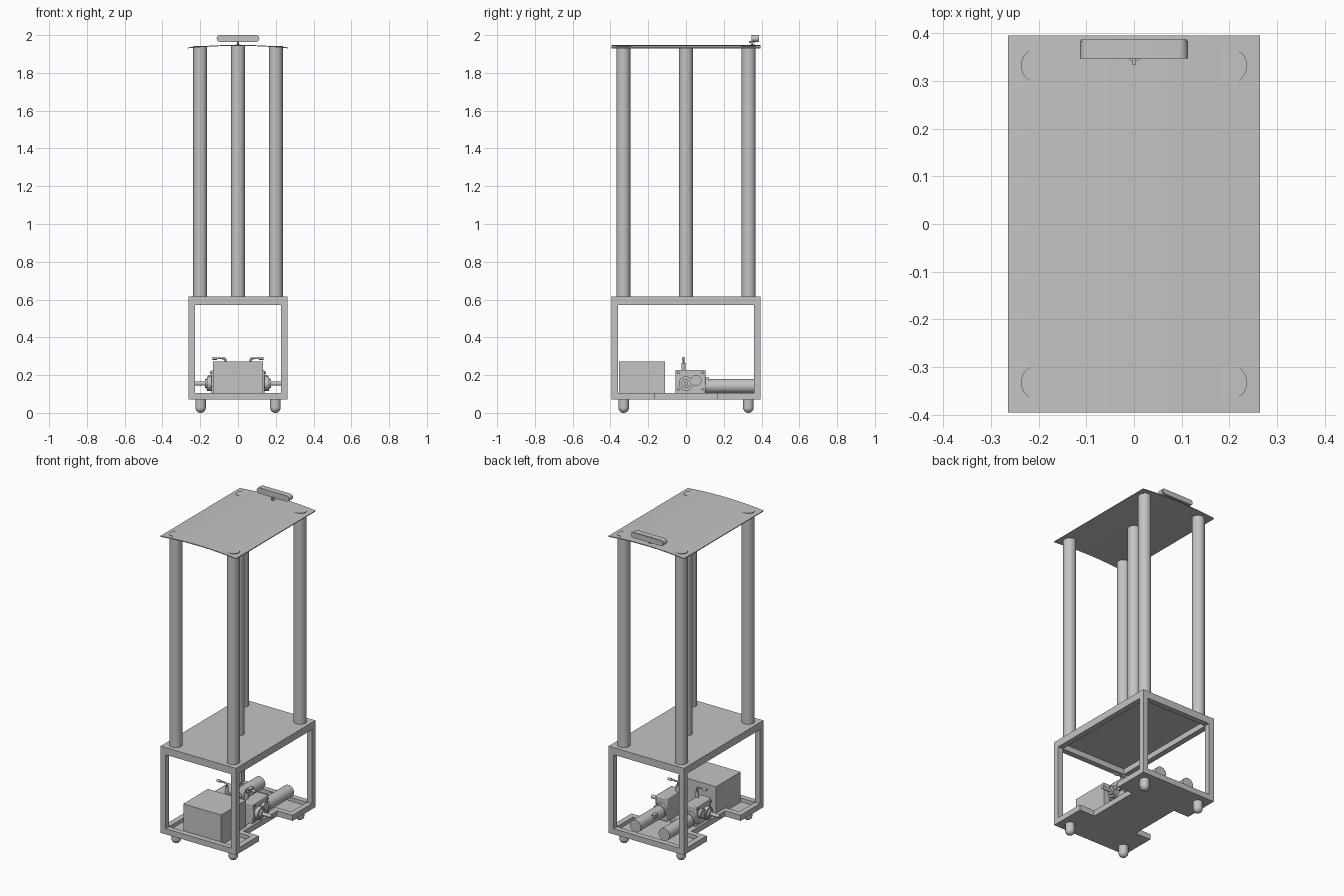
import bpy, bmesh, math
from mathutils import Matrix, Vector

cube = bpy.data.objects.get("Cube")
if cube:
    bpy.data.objects.remove(cube, do_unlink=True)

GREY = (0.55, 0.55, 0.55, 1)
mat = bpy.data.materials.new("light_grey")
mat.use_nodes = True
mat.diffuse_color = GREY
mat.node_tree.nodes["Principled BSDF"].inputs["Base Color"].default_value = GREY

W, D = 0.262, 0.395      # half width and half depth of the cart
BAR = 0.035              # frame bar thickness
NOTCH_X, NOTCH_Y = 0.155, 0.168
SIDES = (("left", 1), ("right", -1))
AXES = {"X": Matrix.Rotation(math.pi / 2, 4, "Y"),
        "Y": Matrix.Rotation(math.pi / 2, 4, "X"), "Z": Matrix()}


def finish(name, bm):
    me = bpy.data.meshes.new(name)
    bmesh.ops.recalc_face_normals(bm, faces=bm.faces)
    bm.to_mesh(me)
    bm.free()
    me.materials.append(mat)
    for p in me.polygons:
        p.use_smooth = True
    me.set_sharp_from_angle(angle=math.radians(35))
    ob = bpy.data.objects.new(name, me)
    bpy.context.scene.collection.objects.link(ob)
    return ob


def box(name, x, y, z):
    """Box from (min, max) ranges."""
    bm = bmesh.new()
    bmesh.ops.create_cube(bm, size=1)
    for v in bm.verts:
        v.co = Vector((r[0] + r[1]) / 2 + c * (r[1] - r[0]) for r, c in zip((x, y, z), v.co))
    return finish(name, bm)


def cyl(name, centre, r, length, axis="Z", seg=32):
    bm = bmesh.new()
    bmesh.ops.create_cone(bm, cap_ends=True, segments=seg, radius1=r, radius2=r,
                          depth=length, matrix=Matrix.Translation(centre) @ AXES[axis])
    return finish(name, bm)


def prism(name, outline, depth):
    """Extrude a closed outline of 3D points along a vector."""
    bm = bmesh.new()
    face = bm.faces.new([bm.verts.new(p) for p in outline])
    ext = bmesh.ops.extrude_face_region(bm, geom=[face])
    bmesh.ops.translate(bm, vec=depth, verts=[g for g in ext["geom"] if isinstance(g, bmesh.types.BMVert)])
    return finish(name, bm)


def span(a, b):
    return (min(a, b), max(a, b))


# base plate with a wheel notch on each side
half = [(W, -D), (W, -NOTCH_Y), (NOTCH_X, -NOTCH_Y), (NOTCH_X, NOTCH_Y), (W, NOTCH_Y), (W, D)]
outline = half + [(-x, -y) for x, y in half]
prism("base_plate", [(x, y, 0.07) for x, y in outline], (0, 0, 0.012))

# lower rails, following the notches
LOW = (0.075, 0.105)
for end, t in (("front", -1), ("back", 1)):
    box(end + "_lower_rail", (-W, W), span(t * (D - BAR), t * D), LOW)
    box(end + "_upper_rail", (-W, W), span(t * (D - BAR), t * D), (0.57, 0.606))
    for side, s in SIDES:
        tag = end + "_" + side
        box(tag + "_lower_rail", span(s * (W - BAR), s * W), span(t * NOTCH_Y, t * (D - BAR)), LOW)
        box(tag + "_notch_rail", span(s * (NOTCH_X - BAR), s * (W - BAR)),
            span(t * NOTCH_Y, t * (NOTCH_Y + BAR)), LOW)
        box(tag + "_post", span(s * (W - BAR), s * W), span(t * (D - BAR), t * D), (0.1, 0.575))
        # rounded foot
        bm = bmesh.new()
        where = Matrix.Translation((s * 0.198, t * 0.33, 0))
        bmesh.ops.create_uvsphere(bm, u_segments=24, v_segments=12, radius=0.028,
                                  matrix=where @ Matrix.Translation((0, 0, 0.028)))
        bmesh.ops.create_cone(bm, cap_ends=True, segments=24, radius1=0.028, radius2=0.028,
                              depth=0.044, matrix=where @ Matrix.Translation((0, 0, 0.05)))
        finish(tag + "_foot", bm)
        cyl(tag + "_column", (s * 0.2, t * 0.332, 1.278), 0.037, 1.328)
for side, s in SIDES:
    box(side + "_inner_rail", span(s * (NOTCH_X - BAR), s * NOTCH_X), (-NOTCH_Y, NOTCH_Y), LOW)
    box(side + "_upper_rail", span(s * (W - BAR), s * W), (BAR - D, D - BAR), (0.57, 0.606))

# middle shelf and centre column
box("middle_shelf", (-W, W), (-D, D), (0.605, 0.615))
cyl("centre_column", (0, 0, 1.278), 0.037, 1.328)

# slightly arched top plate
arch = [(-0.264 + 0.022 * i) for i in range(25)]
rise = [(x, 1.948 - 0.013 * (x / 0.264) ** 2) for x in arch]
prism("top_plate", [(x, -D, z) for x, z in rise] + [(x, -D, z - 0.005) for x, z in reversed(rise)],
      (0, 2 * D, 0))

# rounded sensor bar on its stand
def stadium(hx, r, y):
    pts = []
    for s, start in ((1, -math.pi / 2), (-1, math.pi / 2)):
        for i in range(13):
            a = start + math.pi * i / 12
            pts.append((s * (hx - r) + r * math.cos(a), y, 1.982 + r * math.sin(a)))
    return pts


prism("sensor_bar", stadium(0.113, 0.018, 0.347), (0, 0.037, 0))
prism("sensor_back", stadium(0.111, 0.016, 0.383), (0, 0.004, 0))
cyl("sensor_stem", (0, 0.352, 1.956), 0.004, 0.026, seg=16)
box("sensor_clip", (-0.004, 0.004), (0.334, 0.362), (1.958, 1.968))
cyl("sensor_stand", (0, 0.352, 1.949), 0.012, 0.005, seg=24)

# battery box
box("battery_box", (-0.132, 0.132), (-0.355, -0.11), (0.08, 0.272))

# mirrored drive units
for side, s in SIDES:
    cyl(side + "_motor", (s * 0.1, 0.23, 0.142), 0.038, 0.26, "Y")
    cyl(side + "_motor_collar", (s * 0.1, 0.112, 0.145), 0.043, 0.02, "Y")
    box(side + "_terminal_box", span(s * 0.055, s * 0.075), (0.2, 0.235), (0.15, 0.172))
    gear = box(side + "_gearbox", span(s * 0.06, s * 0.14), (-0.055, 0.103), (0.08, 0.228))
    bev = gear.modifiers.new("bevel", "BEVEL")
    bev.width, bev.segments = 0.006, 2
    # output flange, hub, bolts and shaft
    cyl(side + "_flange", (s * 0.148, 0, 0.155), 0.038, 0.03, "X")
    cyl(side + "_hub", (s * 0.16, 0, 0.155), 0.024, 0.03, "X")
    cyl(side + "_worm_cap", (s * 0.144, 0.054, 0.172), 0.028, 0.024, "X")
    cyl(side + "_shaft", (s * 0.195, 0, 0.155), 0.011, 0.08, "X")
    for i in range(6):
        a = math.pi * i / 3
        cyl(side + "_flange_bolt", (s * 0.164, 0.031 * math.cos(a), 0.155 + 0.031 * math.sin(a)),
            0.004, 0.005, "X", 8)
    for y in (-0.04, 0.088):
        for z in (0.125, 0.212):
            cyl(side + "_case_bolt", (s * 0.142, y, z), 0.007, 0.012, "X", 12)
    # release lever
    cyl(side + "_lever_boss", (s * 0.068, -0.014, 0.245), 0.011, 0.04, seg=20)
    curve = bpy.data.curves.new(side + "_lever", "CURVE")
    curve.dimensions = "3D"
    curve.bevel_depth = 0.005
    curve.use_fill_caps = True
    line = curve.splines.new("POLY")
    path = [(0.066, 0.25), (0.066, 0.282), (0.07, 0.288), (0.125, 0.29)]
    line.points.add(len(path) - 1)
    for p, (x, z) in zip(line.points, path):
        p.co = (s * x, -0.014, z, 1)
    curve.materials.append(mat)
    bpy.context.scene.collection.objects.link(bpy.data.objects.new(side + "_lever", curve))
    cyl(side + "_lever_grip", (s * 0.122, -0.014, 0.289), 0.008, 0.024, "X", 16)
